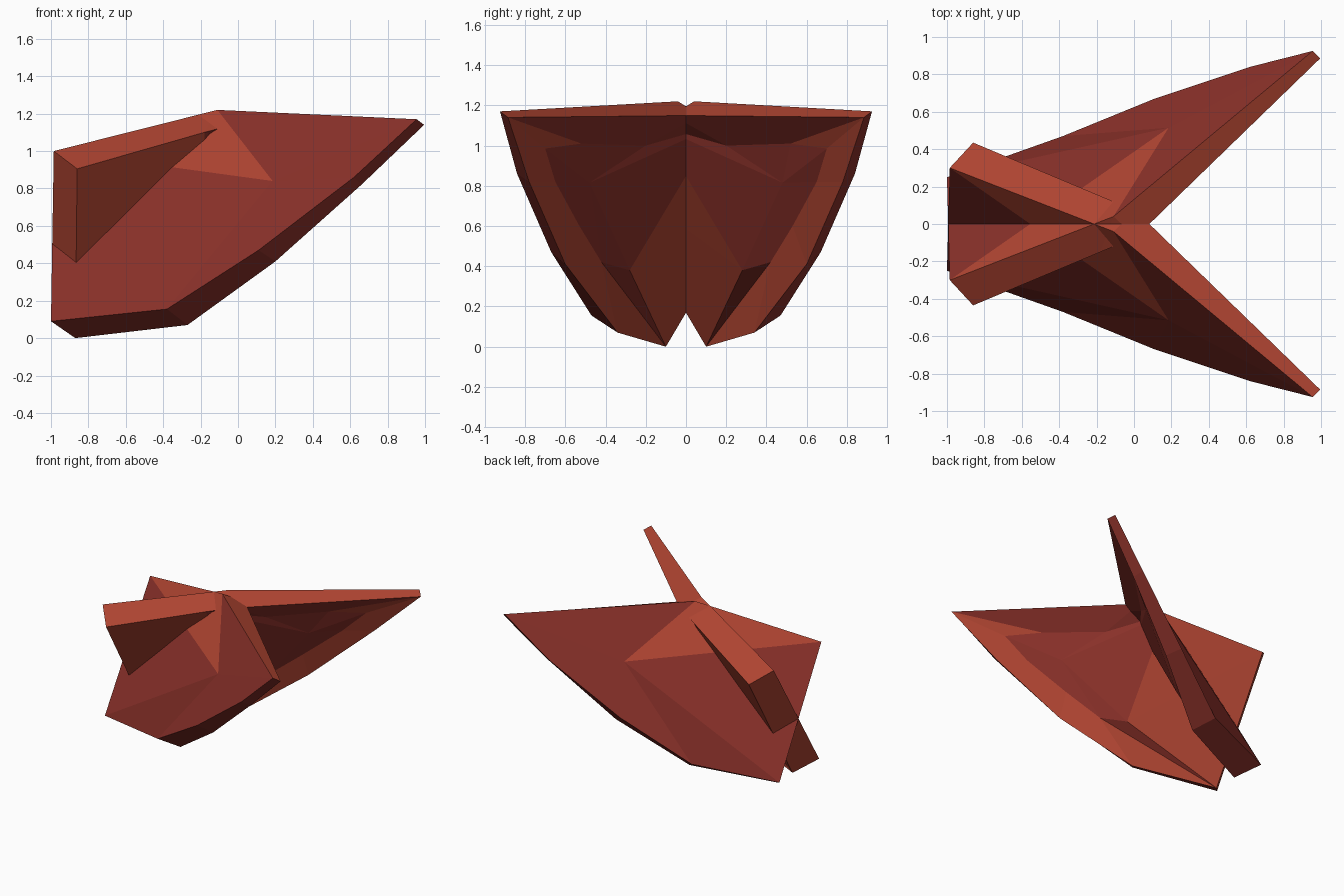
import bpy
import bmesh
from mathutils import Vector

cube = bpy.data.objects.get("Cube")
if cube:
    bpy.data.objects.remove(cube, do_unlink=True)


def make_material(name, rgb):
    material = bpy.data.materials.new(name)
    material.use_nodes = True
    colour = (*rgb, 1)
    material.diffuse_color = colour
    shader = material.node_tree.nodes["Principled BSDF"]
    shader.inputs["Base Color"].default_value = colour
    shader.inputs["Roughness"].default_value = 0.8
    return material


materials = [make_material("dark_red", (.26, .031, .023)),
             make_material("brick_red", (.43, .058, .031))]

# Outline of the outer skin: ridge, wing tip, lower edge, tail foot, tail top
outer_edge = [(-.11, .04, 1.22), (.955, .925, 1.17), (.62, .84, .86),
              (.11, .67, .47), (-.38, .47, .155), (-1, .25, .09),
              (-.985, -.3, 1)]
outer_peak = (.185, .515, .84)

# The same outline on the inner side, with one more corner on the tail ridge
inner_edge = [(.01, -.07, 1.15), (.995, .885, 1.14), (.66, .78, .82),
              (.2, .6, .41), (-.27, .34, .07), (-.87, .1, 0),
              (-.86, -.435, .905), (-.18, -.15, 1.1)]

# Recessed panel inside the rim; the wing tip has two panel corners
panel_edge = [(.1, .2, 1), (.435, .52, 1.01), (.64, .7, .985),
              (.47, .65, .82), (.2, .53, .6), (-.03, .42, .42),
              (-.17, .28, .38)]
panel_peak = (.29, .48, .815)


def add_ring(bm, points, side):
    return [bm.verts.new(Vector((x, y * side, z))) for x, y, z in points]


def bridge(bm, first, second, bright):
    """Join two closed rings, dropping corners that repeat."""
    count = len(first)
    for i in range(count):
        j = (i + 1) % count
        corners = [first[i], first[j], second[j], second[i]]
        face = bm.faces.new(list(dict.fromkeys(corners)))
        face.material_index = int(i in bright)


def fan(bm, ring, centre, bright):
    for i, vert in enumerate(ring):
        face = bm.faces.new((vert, ring[(i + 1) % len(ring)], centre))
        face.material_index = int(i in bright)


def build_wing(name, side):
    bm = bmesh.new()
    outer = add_ring(bm, outer_edge, side)
    inner = add_ring(bm, inner_edge, side)
    panel = add_ring(bm, panel_edge, side)
    centres = add_ring(bm, [outer_peak, panel_peak], side)
    ridge, tip, *lower, foot, tail, tail_ridge = inner

    # Faceted outer skin with a bright facet at the tail ridge
    fan(bm, outer, centres[0], {6})

    # Thick border: bright on top and at the tail end, dark below
    bridge(bm, outer + outer[:1], inner, {0, 5, 6, 7})

    # Sloping rim, and the thick flat inner side of the tail
    rim = [ridge, tip, tip, *lower, foot, foot, tail, tail_ridge]
    rim_inside = panel[:6] + [panel[5], panel[6], panel[6], tail_ridge]
    bridge(bm, rim, rim_inside, {1, 2, 3, 4, 5, 7, 8})

    # Recessed panel
    fan(bm, panel + [tail_ridge], centres[1], set())

    bmesh.ops.recalc_face_normals(bm, faces=bm.faces[:])
    mesh = bpy.data.meshes.new(name)
    bm.to_mesh(mesh)
    bm.free()
    for material in materials:
        mesh.materials.append(material)
    wing = bpy.data.objects.new(name, mesh)
    bpy.context.collection.objects.link(wing)


# Two mirrored wings that cross each other at the tail
build_wing("back_wing", 1)
build_wing("front_wing", -1)
